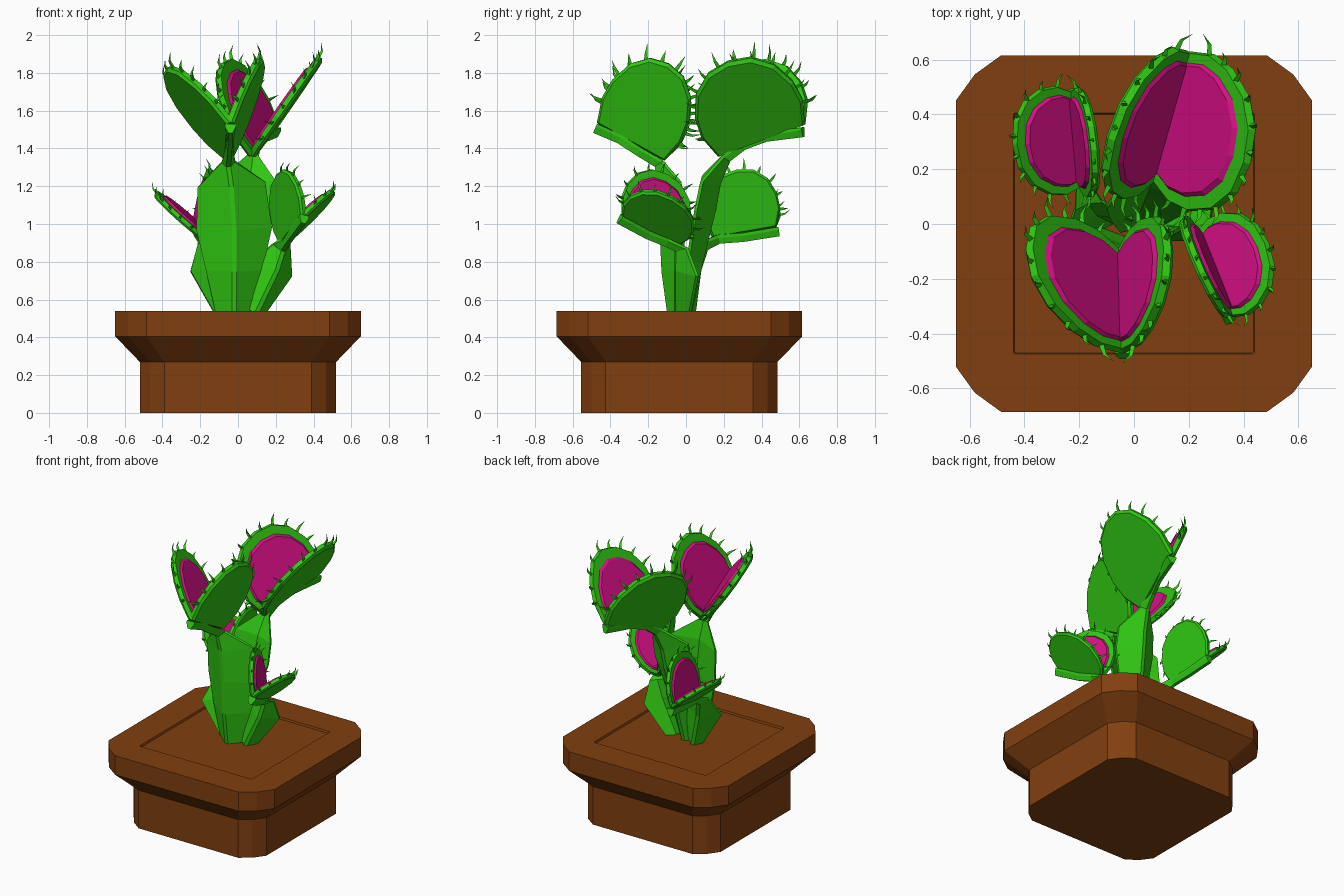
import bpy, bmesh
from mathutils import Vector as V

if "Cube" in bpy.data.objects:
    bpy.data.objects.remove(bpy.data.objects["Cube"])


def material(name, rgb):
    m = bpy.data.materials.new(name)
    m.diffuse_color = (*rgb, 1)
    m.use_nodes = True
    m.node_tree.nodes["Principled BSDF"].inputs["Base Color"].default_value = m.diffuse_color
    return m


BROWN = material("terracotta", (0.22, 0.05, 0.005))
GREEN = material("leaf_green", (0.03, 0.58, 0.006))
PINK = material("trap_magenta", (0.68, 0.005, 0.24))


def finish(name, bm, *mats):
    bmesh.ops.recalc_face_normals(bm, faces=bm.faces)
    me = bpy.data.meshes.new(name)
    bm.to_mesh(me)
    bm.free()
    for m in mats:
        me.materials.append(m)
    ob = bpy.data.objects.new(name, me)
    bpy.context.collection.objects.link(ob)
    return ob


def loft(bm, rings, mat_from=None):
    """Skin a stack of closed rings and cap both ends."""
    vs = [[bm.verts.new(p) for p in r] for r in rings]
    n = len(rings[0])
    for k, (a, b) in enumerate(zip(vs, vs[1:])):
        for i in range(n):
            j = (i + 1) % n
            f = bm.faces.new((a[i], a[j], b[j], b[i]))
            f.material_index = int(mat_from is not None and k >= mat_from)
    bm.faces.new(vs[0][::-1])
    bm.faces.new(vs[-1]).material_index = int(mat_from is not None)


# --- pot: square section with two-step chamfered corners, shallow soil recess
def pot_ring(h, c, z):
    corner = [(h, h - c), (h - .42 * c, h - .42 * c), (h - c, h)]
    pts = []
    for sx, sy in ((1, 1), (-1, 1), (-1, -1), (1, -1)):
        part = corner if sx * sy > 0 else corner[::-1]
        pts += [(x * sx, y * sy - .035, z) for x, y in part]
    return pts


bm = bmesh.new()
loft(bm, [pot_ring(*r) for r in ((.52, .13, 0), (.52, .13, .27), (.65, .165, .405),
                                 (.65, .165, .54), (.44, .006, .54), (.435, .006, .527))])
finish("pot", bm, BROWN)


# --- stalk: folded winged leaf that narrows into the rib under its trap
def stalk(name, side, stations):
    side = V(side).normalized()
    pts = [V(s[:3]) for s in stations]
    rings = []
    for i, p in enumerate(pts):
        tan = (pts[min(i + 1, len(pts) - 1)] - pts[max(i - 1, 0)]).normalized()
        nrm = side.cross(tan).normalized()
        s = tan.cross(nrm)
        w = stations[i][3]
        lift = .5 * w
        rings.append([p - nrm * .03 - s * .012, p - nrm * .03 + s * .012,
                      p + s * w + nrm * (lift - .008), p + s * w + nrm * (lift + .008),
                      p + nrm * .02,
                      p - s * w + nrm * (lift + .008), p - s * w + nrm * (lift - .008)])
    bm = bmesh.new()
    loft(bm, rings)
    finish(name, bm, GREEN)


# --- trap lobe: outline in hinge units (u along hinge, v outward)
HALF = [(0, 1), (.5, .95), (.9, .78), (1.13, .52), (1.17, .28), (1, 0)]
OUTLINE = [(-u, v) for u, v in HALF[:0:-1]] + HALF


def lobe(name, h0, h1, apex, other, th, teeth):
    h0, h1, apex, other = V(h0), V(h1), V(apex), V(other)
    c, a = (h0 + h1) / 2, (h1 - h0) / 2
    b = apex - c
    n = a.cross(b).normalized()
    if n.dot(other - c) < 0:
        n = -n

    def ring(scale, off, v0):
        return [c + a * u * scale + b * (v0 + (v - v0) * scale) + n * off
                for u, v in OUTLINE]
    bm = bmesh.new()
    loft(bm, [ring(.95, -th * .5, .3), ring(1, -th * .15, .3), ring(.98, th * .5, .3),
              ring(.84, th * .5, .12), ring(.8, th * .5 + .012, .12)], 3)
    finish(name, bm, GREEN, PINK)

    # curved teeth spaced evenly round the rim
    rim = [c + a * u + b * v for u, v in OUTLINE]
    seg = [(q - p).length for p, q in zip(rim, rim[1:])]
    total, core = sum(seg), c + b * .35
    bm = bmesh.new()
    for k in range(teeth):
        d = total * (.1 + .8 * k / (teeth - 1))
        i = 0
        while d > seg[i]:
            d -= seg[i]
            i += 1
        along = (rim[i + 1] - rim[i]).normalized()
        p = rim[i] + along * d
        out = (p - core).normalized()
        L = th * (2.3 if k % 2 else 1.7)
        p = p - out * .012
        r = th * .28

        def tri(q, rr):
            return [bm.verts.new(q + along * rr), bm.verts.new(q - along * rr),
                    bm.verts.new(q + n * rr * 1.4)]
        lo = tri(p, r)
        mid = tri(p + out * L * .5 + n * L * .1, r * .65)
        tip = bm.verts.new(p + out * L * .9 + n * L * .5)
        for x in range(3):
            y = (x + 1) % 3
            bm.faces.new((lo[x], lo[y], mid[y], mid[x]))
            bm.faces.new((mid[x], mid[y], tip))
        bm.faces.new(lo[::-1])
    finish(name + "_teeth", bm, GREEN)


def trap(name, h0, h1, left, right, th, teeth):
    lobe(name + "_left_lobe", h0, h1, left, right, th, teeth)
    lobe(name + "_right_lobe", h0, h1, right, left, th, teeth)


# --- four plants: tall back, tall front, low left, low right
stalk("back_stalk", (1, 0, 0), [
    (0, 0, .53, .05), (.02, .06, .8, .1), (.05, .13, 1.08, .15), (.06, .155, 1.22, .14),
    (.08, .21, 1.35, .03), (.1, .3, 1.42, .02), (.14, .42, 1.465, .02), (.2, .62, 1.49, .03)])
trap("back_trap", (.07, .17, 1.36), (.2, .63, 1.53), (-.09, .31, 1.85), (.42, .22, 1.86),
     .042, 12)

stalk("front_stalk", (-1, 0, 0), [
    (-.02, -.07, .53, .1), (-.02, -.1, .75, .15), (-.02, -.11, .97, .2),
    (-.035, -.12, 1.2, .18), (-.05, -.14, 1.32, .035), (-.045, -.25, 1.39, .02),
    (-.04, -.35, 1.455, .02), (-.04, -.48, 1.51, .03)])
trap("front_trap", (-.05, -.11, 1.34), (-.04, -.47, 1.54), (-.39, -.09, 1.8),
     (.13, -.09, 1.85), .042, 12)

stalk("left_stalk", (1, .2, 0), [
    (-.08, .02, .53, .05), (-.14, .05, .76, .13), (-.17, .09, .88, .05),
    (-.19, .17, .925, .02), (-.2, .3, .935, .02), (-.22, .49, .965, .025)])
trap("left_trap", (-.19, .14, .93), (-.22, .48, .99), (-.44, .29, 1.16),
     (-.14, .27, 1.29), .032, 10)

stalk("right_stalk", (-.9, -.3, .3), [
    (.09, -.03, .53, .06), (.2, -.03, .76, .115), (.235, -.03, .87, .05),
    (.26, -.1, .91, .02), (.29, -.2, .95, .02), (.35, -.35, 1.03, .025)])
trap("right_trap", (.23, -.04, .89), (.35, -.34, 1.05), (.21, -.1, 1.265),
     (.49, -.07, 1.14), .032, 10)
